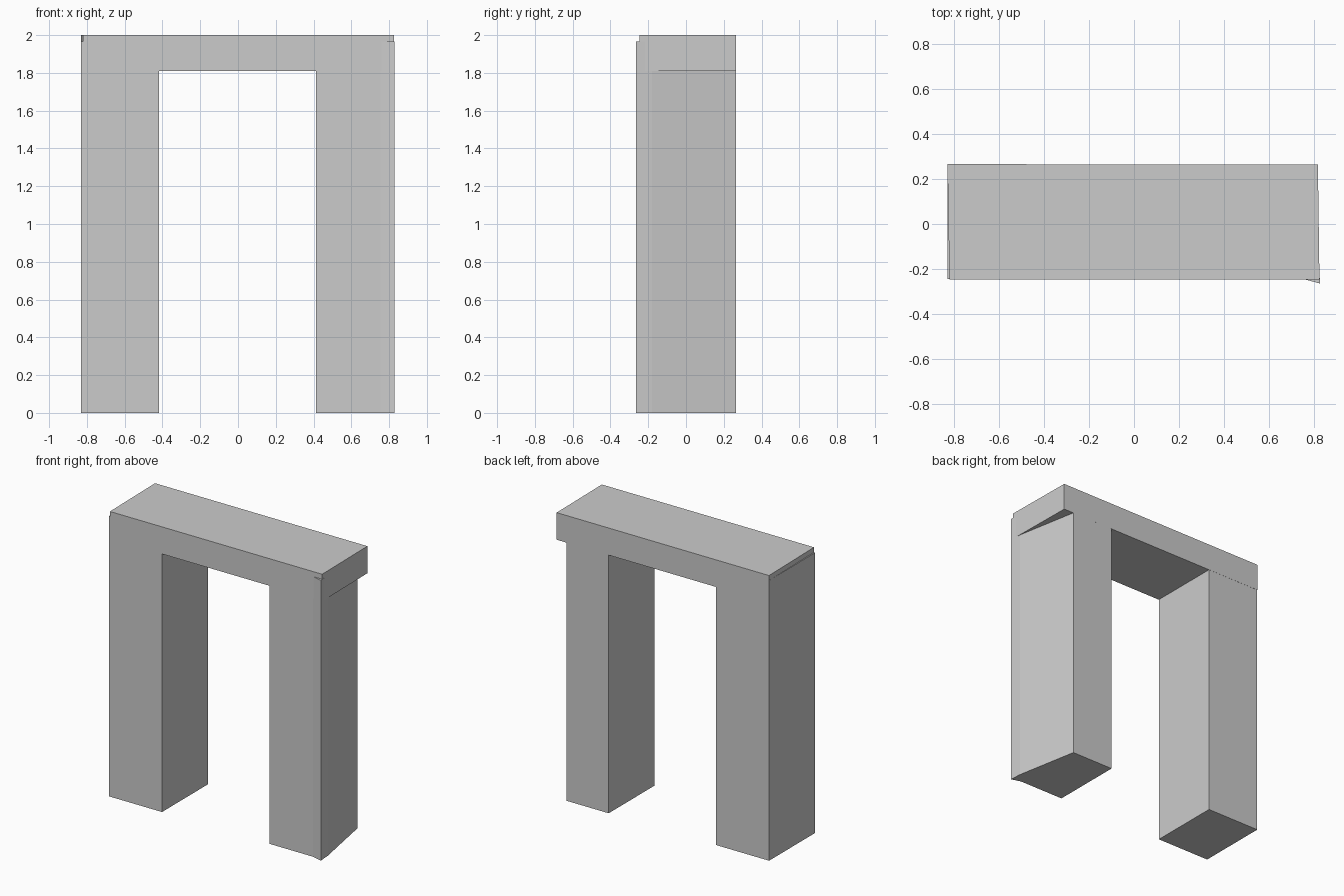
import bpy
import bmesh

cube = bpy.data.objects.get("Cube")
if cube:
    bpy.data.objects.remove(cube, do_unlink=True)

# Plain stone colour
stone = bpy.data.materials.new("light grey stone")
stone.use_nodes = True
colour = (0.6, 0.6, 0.6, 1)
stone.diffuse_color = colour
stone.node_tree.nodes["Principled BSDF"].inputs["Base Color"].default_value = colour


def slab(name, outline, bottom, top):
    """Extrude a plan outline (counter-clockwise) from bottom to top."""
    bm = bmesh.new()
    base = bm.faces.new([bm.verts.new((x, y, bottom)) for x, y in outline])
    made = bmesh.ops.extrude_face_region(bm, geom=[base])["geom"]
    for v in made:
        if isinstance(v, bmesh.types.BMVert):
            v.co.z = top
    bmesh.ops.recalc_face_normals(bm, faces=bm.faces)
    mesh = bpy.data.meshes.new(name)
    bm.to_mesh(mesh)
    bm.free()
    mesh.materials.append(stone)
    obj = bpy.data.objects.new(name, mesh)
    bpy.context.collection.objects.link(obj)
    return obj


FRONT, BACK = -0.245, 0.265
PILLAR_TOP = 1.965

# Square upright on the -x side
slab("right_pillar",
     [(-0.83, FRONT), (-0.418, FRONT), (-0.418, BACK), (-0.83, BACK)],
     0, PILLAR_TOP)

# Upright on the +x side, tapering to the back with a flared front corner
slab("left_pillar",
     [(0.414, FRONT), (0.755, FRONT), (0.828, -0.265),
      (0.822, -0.18), (0.74, BACK), (0.414, BACK)],
     0, PILLAR_TOP)

# Lintel laid across both uprights
slab("lintel",
     [(-0.821, FRONT - 0.001), (0.825, FRONT - 0.001),
      (0.818, BACK), (-0.83, BACK + 0.001)],
     1.81, 2)
